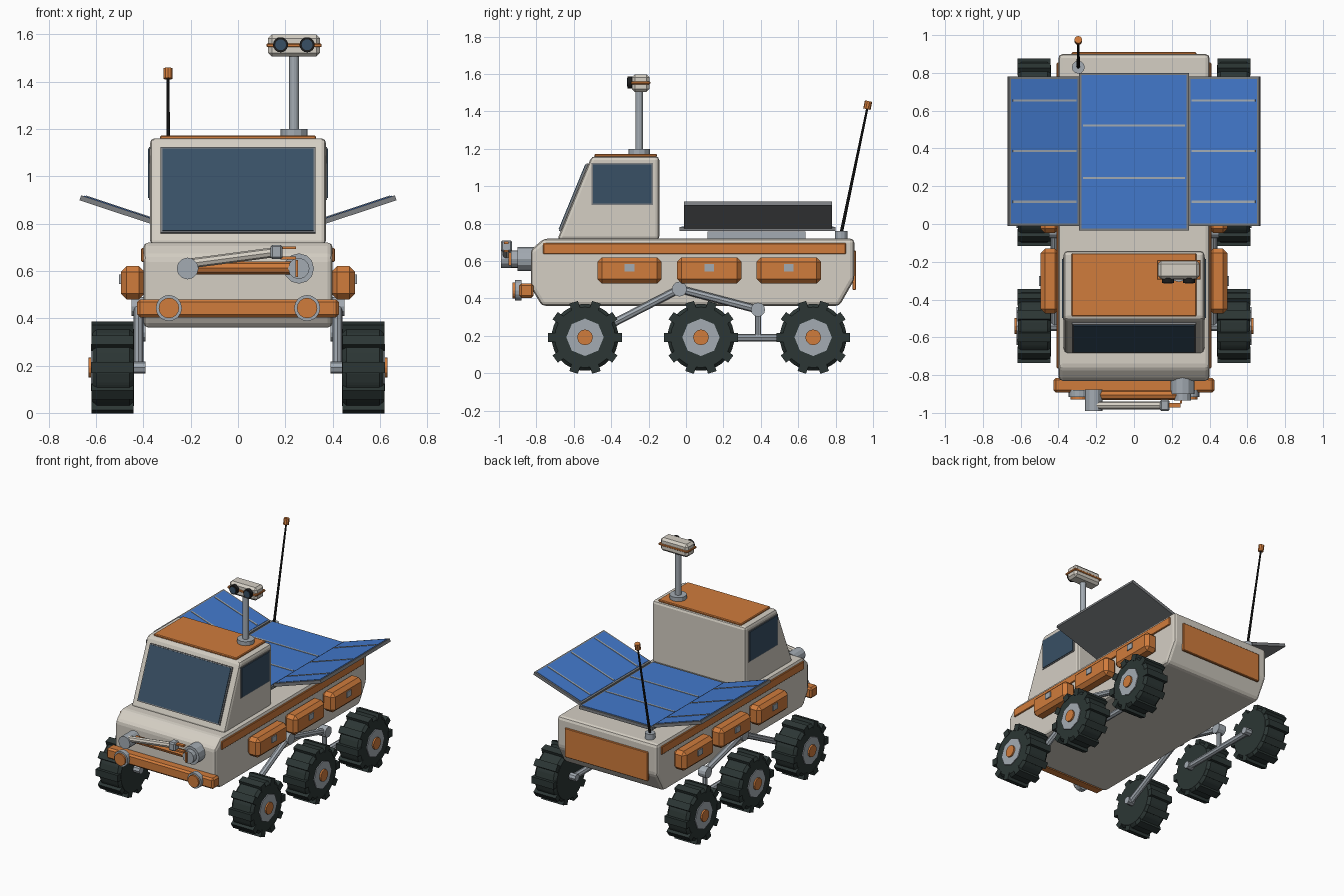
import bpy, bmesh, math
from mathutils import Matrix, Vector

cube = bpy.data.objects.get("Cube")
if cube:
    bpy.data.objects.remove(cube)


def material(name, rgb):
    m = bpy.data.materials.new(name)
    m.use_nodes = True
    m.diffuse_color = (*rgb, 1)
    m.node_tree.nodes["Principled BSDF"].inputs["Base Color"].default_value = (*rgb, 1)
    return m


SHELL = material("warm white", (0.66, 0.62, 0.55))
ORANGE = material("orange", (0.63, 0.20, 0.045))
BLUE = material("solar blue", (0.055, 0.19, 0.60))
GLASS = material("dark glass", (0.04, 0.08, 0.13))
RUBBER = material("rubber", (0.025, 0.037, 0.035))
METAL = material("light metal", (0.37, 0.41, 0.45))
FRAME = material("frame grey", (0.20, 0.21, 0.22))
BLACK = material("black", (0.012, 0.012, 0.012))


def finish(name, bm, mat, bevel=0, segments=1, smooth=False):
    if bevel:
        bmesh.ops.bevel(bm, geom=bm.edges[:], offset=bevel, segments=segments,
                        affect='EDGES', profile=0.5, clamp_overlap=True)
    bmesh.ops.recalc_face_normals(bm, faces=bm.faces[:])
    mesh = bpy.data.meshes.new(name)
    bm.to_mesh(mesh)
    bm.free()
    mesh.materials.append(mat)
    ob = bpy.data.objects.new(name, mesh)
    bpy.context.collection.objects.link(ob)
    return ob


def add_box(bm, xs, ys, zs, matrix=Matrix()):
    size = Matrix.Diagonal((xs[1] - xs[0], ys[1] - ys[0], zs[1] - zs[0], 1))
    mid = Matrix.Translation([(a + b) / 2 for a, b in (xs, ys, zs)])
    bmesh.ops.create_cube(bm, size=1, matrix=matrix @ mid @ size)


def box(name, mat, xs, ys, zs, bevel=0, matrix=Matrix()):
    bm = bmesh.new()
    add_box(bm, xs, ys, zs, matrix)
    return finish(name, bm, mat, bevel)


def rod(name, mat, a, b, r, sides=12, r2=None, bevel=0):
    a, b = Vector(a), Vector(b)
    d = b - a
    bm = bmesh.new()
    turn = d.to_track_quat('Z', 'Y').to_matrix().to_4x4()
    bmesh.ops.create_cone(bm, cap_ends=True, segments=sides, radius1=r,
                          radius2=r if r2 is None else r2, depth=d.length,
                          matrix=Matrix.Translation((a + b) / 2) @ turn)
    return finish(name, bm, mat, bevel)


def side_profile(name, mat, points, half, bevel, segments=2):
    bm = bmesh.new()
    face = bm.faces.new([bm.verts.new((-half, y, z)) for y, z in points])
    new = bmesh.ops.extrude_face_region(bm, geom=[face])["geom"]
    verts = [v for v in new if isinstance(v, bmesh.types.BMVert)]
    bmesh.ops.translate(bm, verts=verts, vec=(2 * half, 0, 0))
    return finish(name, bm, mat, bevel, segments)


# Hull and cab
side_profile("hull", SHELL, [(-0.83, 0.46), (-0.77, 0.36), (0.82, 0.36), (0.90, 0.50),
                             (0.90, 0.72), (-0.76, 0.72), (-0.83, 0.66)], 0.40, 0.022)
side_profile("cab", SHELL, [(-0.69, 0.71), (-0.143, 0.71), (-0.143, 1.16), (-0.505, 1.16)],
             0.372, 0.02)
box("roof_panel", ORANGE, (-0.33, 0.33), (-0.49, -0.155), (1.155, 1.172), 0.005)
box("rear_panel", ORANGE, (-0.33, 0.33), (0.89, 0.91), (0.445, 0.655), 0.004)

# Windscreen lies on the sloped cab front
lean = Matrix.Translation((0, -0.69, 0.71)) @ Matrix.Rotation(-math.atan2(0.185, 0.45), 4, 'X')
box("windscreen_frame", FRAME, (-0.328, 0.328), (-0.010, 0.01), (0.052, 0.442), 0, lean)
box("windscreen", GLASS, (-0.32, 0.32), (-0.015, 0.01), (0.06, 0.434), 0, lean)

# Parts on both flanks
for side, s in (("right", -1), ("left", 1)):
    def span(a, b):
        return tuple(sorted((s * a, s * b)))
    box(side + "_window_frame", FRAME, span(0.36, 0.377), (-0.505, -0.177), (0.90, 1.123))
    box(side + "_window", GLASS, span(0.36, 0.381), (-0.498, -0.184), (0.907, 1.116))
    box(side + "_stripe", ORANGE, span(0.39, 0.409), (-0.764, 0.855), (0.637, 0.696), 0.004)
    for i in range(3):
        y = -0.302 + i * 0.426
        box(f"{side}_storage_box_{i}", ORANGE, span(0.395, 0.495),
            (y - 0.172, y + 0.172), (0.48, 0.62), 0.024)
        box(f"{side}_latch_{i}", METAL, span(0.49, 0.502), (y - 0.026, y + 0.026), (0.545, 0.585))

    # Headlight
    lamp = s * 0.292
    rod(side + "_lamp_ring", METAL, (lamp, -0.88, 0.443), (lamp, -0.915, 0.443), 0.055, 16)
    rod(side + "_lamp", ORANGE, (lamp, -0.90, 0.443), (lamp, -0.928, 0.443), 0.043, 16)

    # Rocker and bogie linkage
    x = s * 0.42
    rocker, bogie = (x, -0.035, 0.45), (x, 0.385, 0.34)
    rod(side + "_front_arm", METAL, rocker, (x, -0.54, 0.19), 0.021, 8)
    rod(side + "_rear_arm", METAL, rocker, bogie, 0.021, 8)
    rod(side + "_bogie_post", METAL, bogie, (x, 0.385, 0.19), 0.017, 8)
    rod(side + "_bogie_beam", METAL, (x, 0.08, 0.19), (x, 0.68, 0.19), 0.021, 8)
    rod(side + "_rocker_pivot", METAL, (s * 0.38, *rocker[1:]), (s * 0.45, *rocker[1:]), 0.04)
    rod(side + "_bogie_pivot", METAL, (s * 0.39, *bogie[1:]), (s * 0.45, *bogie[1:]), 0.038)

    # Wheels with lugs
    for place, y in (("front", -0.54), ("middle", 0.08), ("rear", 0.68)):
        name, z = f"{side}_{place}_", 0.192
        rod(name + "axle", METAL, (s * 0.39, y, z), (s * 0.46, y, z), 0.026, 8)
        rod(name + "tire", RUBBER, (s * 0.44, y, z), (s * 0.615, y, z), 0.18, 24, bevel=0.018)
        bm = bmesh.new()
        for k in range(10):
            turn = Matrix.Translation((0, y, z)) @ Matrix.Rotation(k * math.tau / 10, 4, 'X')
            add_box(bm, span(0.442, 0.618), (0.15, 0.197), (-0.024, 0.024), turn)
        finish(name + "lugs", bm, RUBBER)
        rod(name + "rim", METAL, (s * 0.60, y, z), (s * 0.621, y, z), 0.10, 8)
        rod(name + "hub", ORANGE, (s * 0.60, y, z), (s * 0.632, y, z), 0.042, 12)


# Solar panels: frame, blue cells and dividing strips
def solar_panel(name, width, y0, y1, dividers, matrix):
    h = width / 2
    box(name + "_frame", FRAME, (-h, h), (y0, y1), (-0.022, 0), 0, matrix)
    box(name + "_cells", BLUE, (0.012 - h, h - 0.012), (y0 + 0.012, y1 - 0.012),
        (-0.004, 0.003), 0, matrix)
    for i in range(1, dividers + 1):
        y = y0 + (y1 - y0) * i / (dividers + 1) if dividers < 3 else 0.386 + (i - 2) * 0.268
        box(f"{name}_divider_{i}", METAL, (0.02 - h, h - 0.02), (y - 0.006, y + 0.006),
            (0, 0.006), 0, matrix)


box("panel_pedestal", METAL, (-0.2, 0.2), (0.114, 0.64), (0.71, 0.757))
solar_panel("center_solar_panel", 0.58, -0.035, 0.80, 2, Matrix.Translation((0, 0, 0.782)))
for side, s in (("right", -1), ("left", 1)):
    tilt = Matrix.Rotation(-s * 0.32, 4, 'Y')
    solar_panel(side + "_solar_wing", 0.395, -0.01, 0.78, 3,
                Matrix.Translation((s * 0.475, 0, 0.857)) @ tilt)

# Camera mast
mx, my = 0.237, -0.25
rod("mast_base", METAL, (mx, my, 1.16), (mx, my, 1.20), 0.057)
rod("mast", METAL, (mx, my, 1.19), (mx, my, 1.52), 0.021)
box("camera_head", SHELL, (0.127, 0.347), (-0.29, -0.195), (1.505, 1.598), 0.016)
box("camera_band", ORANGE, (0.121, 0.353), (-0.294, -0.191), (1.545, 1.56), 0.003)
for i, x in enumerate((0.18, 0.292)):
    rod(f"lens_barrel_{i}", BLACK, (x, -0.28, 1.555), (x, -0.312, 1.555), 0.032, 16)
    rod(f"lens_glass_{i}", GLASS, (x, -0.30, 1.555), (x, -0.316, 1.555), 0.023, 16)

# Whip antenna
ax = -0.295
rod("antenna_base", METAL, (ax, 0.83, 0.71), (ax, 0.83, 0.76), 0.034)
rod("antenna", BLACK, (ax, 0.83, 0.75), (ax, 0.97, 1.42), 0.009, 8, 0.006)
rod("antenna_tip", ORANGE, (ax, 0.967, 1.412), (ax, 0.976, 1.455), 0.02, 10)

# Bumper
box("bumper", ORANGE, (-0.426, 0.426), (-0.892, -0.815), (0.403, 0.48), 0.012)

# Folded manipulator arm
rod("shoulder_mount", METAL, (0.257, -0.81, 0.61), (0.257, -0.90, 0.61), 0.064)
rod("shoulder_joint", METAL, (0.257, -0.89, 0.61), (0.257, -0.935, 0.61), 0.045)
rod("upper_arm", ORANGE, (0.25, -0.905, 0.612), (-0.21, -0.905, 0.612), 0.027, 8)
rod("elbow_joint", METAL, (-0.213, -0.875, 0.61), (-0.213, -0.99, 0.61), 0.046)
rod("forearm", SHELL, (-0.213, -0.96, 0.63), (0.15, -0.96, 0.678), 0.021, 8)
box("wrist", METAL, (0.137, 0.188), (-0.99, -0.93), (0.65, 0.71), 0.008)
for i, z in enumerate((0.654, 0.698)):
    box(f"gripper_finger_{i}", ORANGE, (0.18, 0.245), (-0.972, -0.948), (z - 0.006, z + 0.006))
box("shoulder_marker", ORANGE, (0.243, 0.254), (-0.95, -0.92), (0.575, 0.645))
